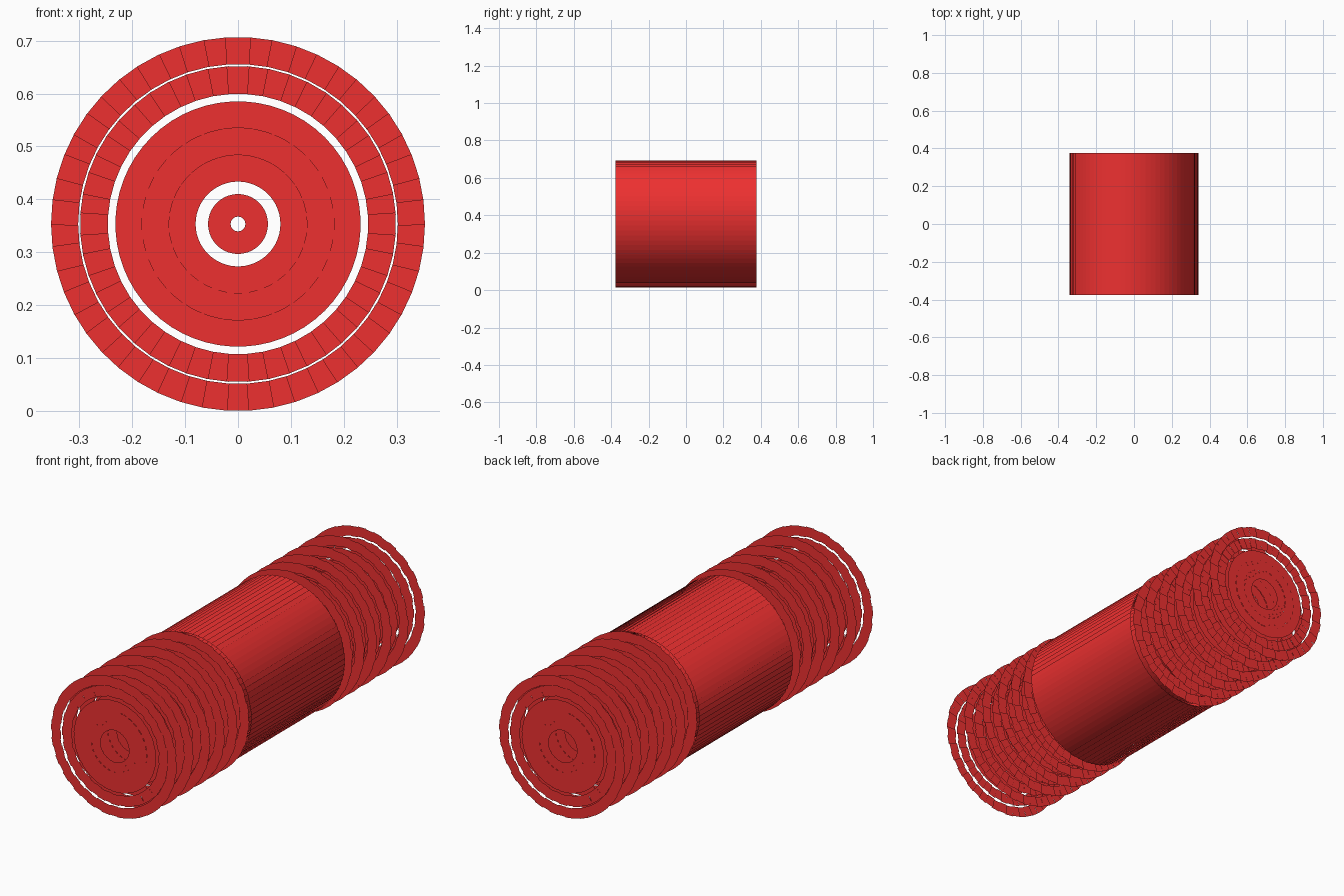
import bpy, bmesh
from math import sin, cos, pi, tau

if "Cube" in bpy.data.objects:
    bpy.data.objects.remove(bpy.data.objects["Cube"])

CZ = 0.3535  # height of the long axis

red = bpy.data.materials.new("red")
red.diffuse_color = (0.85, 0.03, 0.03, 1)
red.use_nodes = True
red.node_tree.nodes["Principled BSDF"].inputs["Base Color"].default_value = red.diffuse_color


def finish(name, bm):
    me = bpy.data.meshes.new(name)
    bm.to_mesh(me)
    bm.free()
    me.materials.append(red)
    ob = bpy.data.objects.new(name, me)
    bpy.context.collection.objects.link(ob)


def point(bm, a, r, t, y):
    """Point at radius r and tangential offset t around the axis."""
    return bm.verts.new((r * cos(a) - t * sin(a), y, CZ + r * sin(a) + t * cos(a)))


def barrel(name, r, half_len, n, half_w, tilt=0.15):
    """Tube of tilted, overlapping flat strips."""
    bm = bmesh.new()
    for k in range(n):
        a = pi / 2 + tau * k / n
        dt, dr = half_w * cos(tilt), half_w * sin(tilt)
        bm.faces.new([point(bm, a, r + s * dr, s * dt, y) for s, y in
                      ((-1, -half_len), (1, -half_len), (1, half_len), (-1, half_len))])
    finish(name, bm)


def disc(name, y, rings):
    """Flat disc of trapezoid plates, every second plate stepped back."""
    bm = bmesh.new()
    side = 1 if y > 0 else -1
    for r0, r1, w0, w1, n, shift, stagger in rings:
        for k in range(n):
            a = pi / 2 + tau * k / n
            yy = y + side * (shift + (stagger if k % 2 == 0 else -stagger))
            vs = [point(bm, a, r, t, yy) for r, t in
                  ((r0, -w0), (r1, -w1), (r1, w1), (r0, w0))]
            bm.faces.new(vs if side > 0 else vs[::-1])
    finish(name, bm)


# Nested barrels: radius, half length, strip count, strip half width
barrels = [
    (0.0108, 0.168, 16, 0.0028), (0.0243, 0.168, 32, 0.0028),
    (0.0391, 0.168, 52, 0.0028), (0.0565, 0.168, 78, 0.0028),
    (0.088, 0.372, 40, 0.0081), (0.121, 0.372, 56, 0.0081),
    (0.169, 0.372, 78, 0.0081), (0.222, 0.372, 102, 0.0081),
    (0.276, 0.376, 60, 0.0182), (0.3375, 0.376, 80, 0.0182),
]
for i, b in enumerate(barrels):
    barrel(f"barrel_layer_{i + 1}", *b)

# Plate rings: inner r, outer r, half widths, count, shift, stagger
core = [(0.0138, 0.036, 0.0028, 0.0034, 40, -0.0005, 0.0007),
        (0.0345, 0.0565, 0.0028, 0.0034, 68, 0.0005, 0.0007)]
middle = [(0.080, 0.132, 0.0055, 0.0082, 54, -0.0017, 0.0008),
          (0.130, 0.182, 0.0082, 0.0109, 56, 0.0017, 0.0008),
          (0.180, 0.2315, 0.0109, 0.0135, 60, -0.0017, 0.0008)]
outer = [(0.2455, 0.298, 0.0182, 0.0216, 48, -0.005, 0.0025),
         (0.3015, 0.3527, 0.0216, 0.0243, 50, 0.005, 0.0025)]

# Mirrored end stacks
for side, label in ((-1, "front"), (1, "back")):
    for i, y in enumerate((0.202, 0.236, 0.277, 0.324, 0.378, 0.438, 0.506)):
        disc(f"{label}_core_disc_{i + 1}", side * y, core)
    for i, y in enumerate((0.411, 0.506, 0.607, 0.725, 0.860, 0.9925)):
        disc(f"{label}_middle_disc_{i + 1}", side * y, middle)
        disc(f"{label}_outer_disc_{i + 1}", side * y, outer)
